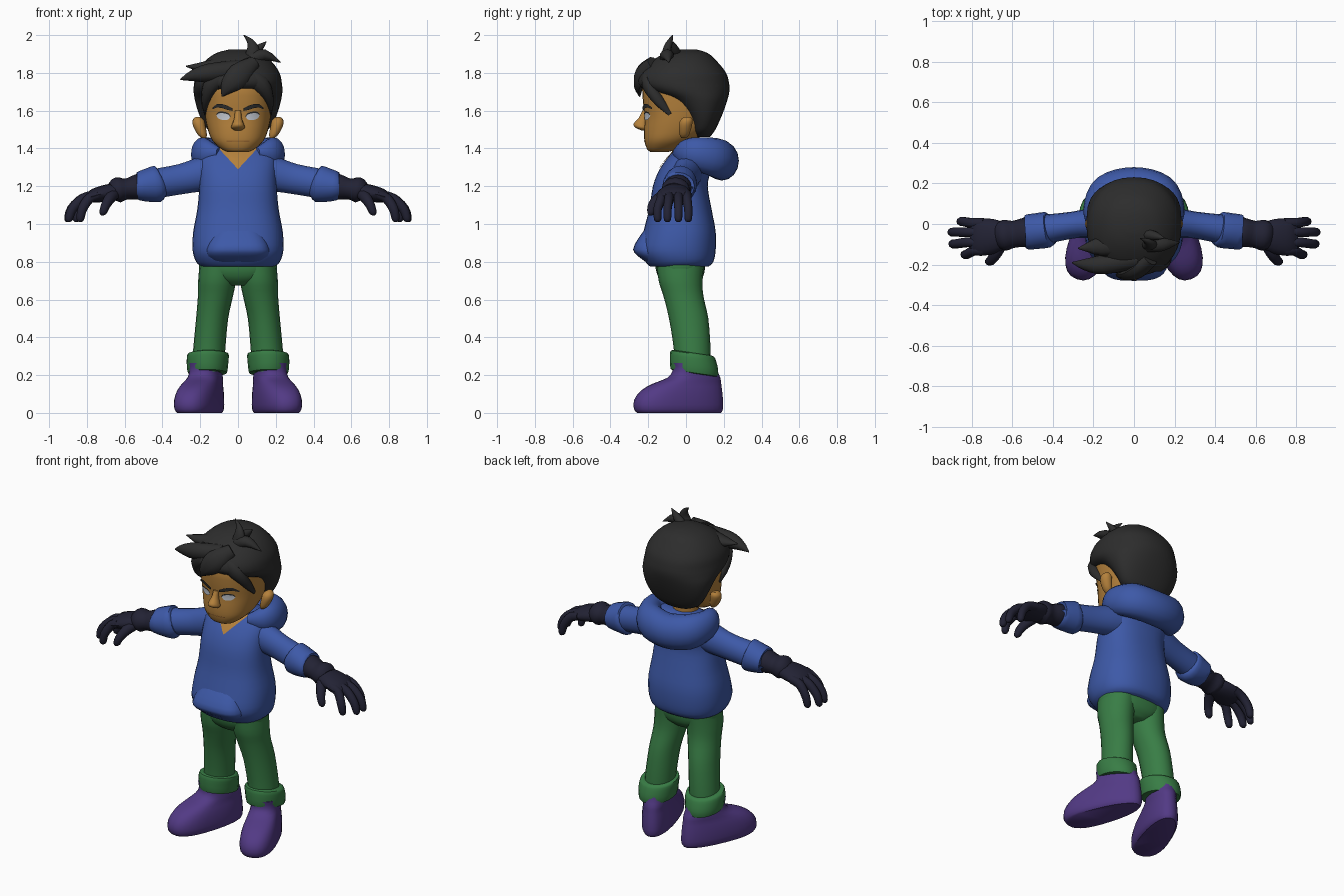
import bpy, bmesh, math
from mathutils import Vector


def material(name, color):
    m = bpy.data.materials.new(name)
    m.diffuse_color = (*color, 1)
    return m


BLUE = material("hoodie blue", (0.047, 0.10, 0.39))
GREEN = material("trouser green", (0.04, 0.205, 0.06))
PURPLE = material("boot purple", (0.085, 0.042, 0.235))
NAVY = material("glove navy", (0.016, 0.016, 0.034))
SKIN = material("skin", (0.46, 0.22, 0.045))
LIP = material("lip", (0.30, 0.13, 0.03))
HAIR = material("hair black", (0.026, 0.026, 0.026))
EYE = material("eye grey", (0.55, 0.58, 0.64))


def finish(name, bm, mat, mirror=False, angle=45, recalc=True):
    if recalc:
        bmesh.ops.recalc_face_normals(bm, faces=bm.faces)
    me = bpy.data.meshes.new(name)
    bm.to_mesh(me)
    bm.free()
    me.materials.append(mat)
    ob = bpy.data.objects.new(name, me)
    bpy.context.collection.objects.link(ob)
    bpy.ops.object.select_all(action='DESELECT')
    ob.select_set(True)
    bpy.context.view_layer.objects.active = ob
    bpy.ops.object.shade_smooth_by_angle(angle=math.radians(angle))
    if mirror:
        ob.modifiers.new("mirror", 'MIRROR').use_mirror_merge = False
    return ob


def spline(pts, steps=3):
    """Catmull-Rom resampling of a list of equal-length tuples."""
    out = []
    for i in range(len(pts) - 1):
        p0, p1, p2, p3 = pts[max(i - 1, 0)], pts[i], pts[i + 1], pts[min(i + 2, len(pts) - 1)]
        for s in range(steps):
            t = s / steps
            out.append(tuple(b + 0.5 * t * (c - a + t * (2 * a - 5 * b + 4 * c - d + t * (3 * (b - c) + d - a)))
                             for a, b, c, d in zip(p0, p1, p2, p3)))
    return out + [tuple(pts[-1])]


def skin_rings(bm, rings):
    vs = [[bm.verts.new(p) for p in r] for r in rings]
    n = len(vs[0])
    for a, b in zip(vs, vs[1:]):
        for i in range(n):
            bm.faces.new((a[i], a[(i + 1) % n], b[(i + 1) % n], b[i]))
    bm.faces.new(vs[0])
    bm.faces.new(vs[-1])


def spow(v, e):
    return math.copysign(abs(v) ** e, v)


def loft(name, rings, mat, mirror=False, n=2.0, seg=28, tilt=0, steps=3, angle=45):
    """Stack of horizontal rings (z, cx, y_front, y_back, rx)."""
    out = []
    for z, cx, y0, y1, rx in spline(rings, steps):
        ring = []
        for k in range(seg):
            a = math.tau * k / seg
            dy = spow(math.sin(a), 2 / n) * (y1 - y0) / 2
            ring.append((cx + rx * spow(math.cos(a), 2 / n), (y0 + y1) / 2 + dy, z - tilt * dy))
        out.append(ring)
    bm = bmesh.new()
    skin_rings(bm, out)
    return finish(name, bm, mat, mirror, angle)


def tube(name, pts, mat, mirror=False, ref=(0, 1, 0), seg=12, steps=3):
    """Sweep along (x, y, z, a, b): b is the radius towards ref, a is across it."""
    pts = spline(pts, steps)
    cs = [Vector(p[:3]) for p in pts]
    out = []
    for i, p in enumerate(pts):
        d = (cs[min(i + 1, len(cs) - 1)] - cs[max(i - 1, 0)]).normalized()
        s = d.cross(Vector(ref)).normalized()
        t = s.cross(d)
        out.append([cs[i] + s * p[3] * math.cos(math.tau * k / seg) + t * p[4] * math.sin(math.tau * k / seg)
                    for k in range(seg)])
    bm = bmesh.new()
    skin_rings(bm, out)
    return finish(name, bm, mat, mirror)


def patch(name, rings, n, cols, mat, mirror=False, lift=0.005):
    """Thin plate on the front of a loft, from columns (x, z_low, z_high)."""
    dense = spline(rings, 12)

    def front(x, z):
        r = min(dense, key=lambda q: abs(q[0] - z))
        u = min(abs(x - r[1]) / r[4], 1)
        return (r[2] + r[3]) / 2 - (r[3] - r[2]) / 2 * (1 - u ** n) ** (1 / n) - lift

    bm = bmesh.new()
    vs = []
    for x, z0, z1 in cols:
        zs = [z0 + (z1 - z0) * j / 6 for j in range(7)]
        vs.append([bm.verts.new((x, front(x, z), z)) for z in zs])
    for a, b in zip(vs, vs[1:]):
        for j in range(6):
            bm.faces.new((a[j], b[j], b[j + 1], a[j + 1]))
    return finish(name, bm, mat, mirror, recalc=False)


# Hoodie body, pouch and neckline
torso = [(0.775, 0, -0.19, 0.12, 0.195), (0.80, 0, -0.215, 0.145, 0.222), (0.86, 0, -0.245, 0.157, 0.24),
         (0.96, 0, -0.225, 0.157, 0.237), (1.08, 0, -0.195, 0.135, 0.215), (1.2, 0, -0.175, 0.115, 0.205),
         (1.28, 0, -0.145, 0.13, 0.205), (1.34, 0, -0.105, 0.14, 0.205), (1.38, 0, -0.07, 0.13, 0.19),
         (1.41, 0, -0.035, 0.1, 0.15)]
loft("hoodie_body", torso, BLUE, n=2.4, seg=32)
loft("hoodie_pouch", [(0.79, 0, -0.20, 0, 0.13), (0.83, 0, -0.255, 0, 0.165), (0.865, 0, -0.28, 0, 0.17),
                      (0.92, 0, -0.255, 0, 0.15), (0.975, 0, -0.215, 0, 0.12)], BLUE, n=3.2, steps=2)
patch("neck_opening", torso, 2.4, [(i * 0.0125, 1.29 + abs(i) * 0.0135, 1.403) for i in range(-8, 9)], SKIN)

# Folded hood around the neck
half = [(0.10, -0.045, 1.375, 0.03, 0.03), (0.165, 0.0, 1.375, 0.055, 0.075), (0.185, 0.07, 1.37, 0.065, 0.09),
        (0.13, 0.16, 1.35, 0.085, 0.105)]
hood = half + [(0, 0.19, 1.335, 0.09, 0.105)] + [(-p[0], *p[1:]) for p in reversed(half)]
tube("hood", hood, BLUE, ref=(0, 0, 1), seg=16, steps=4)

# Sleeves with rolled cuffs
tube("sleeve", [(0.11, 0.01, 1.285, 0.10, 0.085), (0.2, 0.005, 1.262, 0.09, 0.075), (0.3, -0.005, 1.238, 0.08, 0.066),
                (0.43, -0.025, 1.215, 0.078, 0.072)], BLUE, True, seg=16)
tube("sleeve_cuff", [(0.41, -0.025, 1.217, 0.075, 0.075), (0.425, -0.028, 1.213, 0.097, 0.088),
                     (0.48, -0.035, 1.205, 0.088, 0.088), (0.53, -0.04, 1.20, 0.074, 0.085),
                     (0.535, -0.04, 1.20, 0.06, 0.07)], BLUE, True, seg=16, steps=2)

# Gloves: wrist band, palm, four fingers and a thumb
tube("glove_wrist", [(0.5, -0.04, 1.20, 0.055, 0.062), (0.535, -0.042, 1.195, 0.067, 0.072),
                     (0.59, -0.05, 1.185, 0.055, 0.066), (0.635, -0.055, 1.18, 0.068, 0.076),
                     (0.665, -0.06, 1.17, 0.05, 0.065)], NAVY, True, seg=16)
tube("glove_palm", [(0.62, -0.055, 1.175, 0.045, 0.058), (0.69, -0.06, 1.165, 0.045, 0.085),
                    (0.76, -0.065, 1.15, 0.038, 0.092), (0.80, -0.065, 1.135, 0.022, 0.082)], NAVY, True, seg=16)
for i, (y0, y1, tip) in enumerate([(0.005, 0.012, 0.855), (-0.04, -0.04, 0.90), (-0.09, -0.098, 0.895),
                                   (-0.13, -0.15, 0.835)]):
    s = tip - 0.74
    tube(f"finger_{i + 1}", [(0.74, y0, 1.155, 0.026, 0.026), (0.74 + 0.5 * s, y0, 1.135, 0.027, 0.025),
                             (0.74 + 0.88 * s, y1, 1.08, 0.025, 0.023), (tip, y1, 1.025, 0.02, 0.02),
                             (tip + 0.002, y1, 1.01, 0.007, 0.007)], NAVY, True, seg=10)
tube("thumb", [(0.645, -0.08, 1.165, 0.03, 0.03), (0.675, -0.135, 1.14, 0.032, 0.03),
               (0.70, -0.175, 1.10, 0.026, 0.025), (0.715, -0.185, 1.06, 0.02, 0.02),
               (0.717, -0.187, 1.045, 0.007, 0.007)], NAVY, True, ref=(1, 0, 0), seg=10)

# Trousers: hips, legs and rolled cuffs
loft("hips", [(0.675, 0, -0.10, 0.05, 0.06), (0.71, 0, -0.14, 0.085, 0.16), (0.76, 0, -0.16, 0.10, 0.205),
              (0.82, 0, -0.16, 0.10, 0.2)], GREEN, n=2.4)
loft("trouser_leg", [(0.22, 0.16, -0.06, 0.13, 0.085), (0.34, 0.152, -0.065, 0.13, 0.085),
                     (0.5, 0.137, -0.09, 0.118, 0.085), (0.62, 0.119, -0.12, 0.092, 0.093),
                     (0.7, 0.111, -0.145, 0.088, 0.1), (0.79, 0.105, -0.155, 0.095, 0.098)], GREEN, True, seg=20)
loft("trouser_cuff", [(0.21, 0.162, -0.055, 0.14, 0.08), (0.212, 0.162, -0.08, 0.167, 0.103),
                      (0.25, 0.162, -0.085, 0.17, 0.109), (0.29, 0.16, -0.085, 0.16, 0.111),
                      (0.313, 0.158, -0.08, 0.15, 0.107), (0.318, 0.156, -0.06, 0.135, 0.085)],
     GREEN, True, tilt=0.15, seg=20, steps=2)

# Boots: rings (height, heel, toe, half width) laid along a turned-out foot
bm = bmesh.new()
ax = math.radians(20)
rings = []
for z, back, toe, w in spline([(0.0, -0.195, 0.27, 0.085), (0.02, -0.205, 0.287, 0.098), (0.07, -0.205, 0.285, 0.1),
                               (0.12, -0.20, 0.245, 0.094), (0.155, -0.195, 0.18, 0.085), (0.185, -0.19, 0.10, 0.08),
                               (0.22, -0.175, 0.07, 0.076), (0.265, -0.165, 0.075, 0.075)], 2):
    ring = []
    for k in range(28):
        a = math.tau * k / 28
        u = (back + toe) / 2 + (toe - back) / 2 * spow(math.cos(a), 0.85)
        v = w * spow(math.sin(a), 0.85) * (1 + 0.18 * math.cos(a))
        ring.append((0.183 + u * math.sin(ax) + v * math.cos(ax), -u * math.cos(ax) + v * math.sin(ax), z))
    rings.append(ring)
skin_rings(bm, rings)
finish("boot", bm, PURPLE, True)

# Head, neck, ears and nose
head = [(1.38, 0, -0.185, -0.10, 0.05), (1.395, 0, -0.205, -0.05, 0.085), (1.44, 0, -0.22, 0.04, 0.135),
        (1.5, 0, -0.222, 0.12, 0.16), (1.57, 0, -0.218, 0.15, 0.175), (1.65, 0, -0.228, 0.18, 0.185),
        (1.74, 0, -0.225, 0.18, 0.185), (1.82, 0, -0.15, 0.12, 0.13)]
loft("head", head, SKIN, n=2.3, seg=32)
loft("neck", [(1.3, 0, -0.09, 0.08, 0.085), (1.42, 0, -0.07, 0.07, 0.075), (1.52, 0, -0.07, 0.08, 0.08)], SKIN)
loft("ear", [(1.455, 0.18, -0.025, 0.0, 0.012), (1.475, 0.19, -0.035, 0.018, 0.025), (1.52, 0.205, -0.038, 0.032, 0.033),
             (1.55, 0.21, -0.03, 0.036, 0.03), (1.567, 0.212, -0.01, 0.025, 0.012)], SKIN, True, seg=14)
loft("nose", [(1.495, 0, -0.235, -0.2, 0.018), (1.51, 0, -0.268, -0.2, 0.036), (1.53, 0, -0.279, -0.2, 0.031),
              (1.56, 0, -0.252, -0.2, 0.02), (1.60, 0, -0.232, -0.2, 0.016)], SKIN, seg=14)

# Eyes, brows and mouth as thin plates
eye = []
for i in range(9):
    u = i / 4 - 1
    h = 0.021 * math.sqrt(1 - u * u) + 0.001
    zc = 1.572 + 0.004 * u
    eye.append((0.078 + 0.037 * u, zc - h, zc + h * 0.75))
patch("eye", head, 2.3, eye, EYE, True)
patch("upper_lid", head, 2.3, [(x, z1 - 0.002, z1 + 0.006) for x, z0, z1 in eye], HAIR, True, 0.007)
patch("eyebrow", head, 2.3, [(0.028, 1.598, 1.612), (0.055, 1.604, 1.626), (0.085, 1.614, 1.636),
                             (0.11, 1.617, 1.636), (0.135, 1.607, 1.617)], HAIR, True, 0.008)
patch("mouth", head, 2.3, [(i * 0.012, 1.437 - abs(i) * 0.0006, 1.443) for i in range(-5, 6)], LIP, lift=0.003)

# Hair cap with low nape, plus swept locks
loft("hair_cap", [(1.46, 0, 0.05, 0.125, 0.09), (1.49, 0, 0.025, 0.15, 0.15), (1.54, 0, 0.01, 0.175, 0.187),
                  (1.6, 0, -0.03, 0.2, 0.213), (1.66, 0, -0.10, 0.22, 0.229), (1.705, 0, -0.21, 0.23, 0.235),
                  (1.745, 0, -0.255, 0.228, 0.232), (1.8, 0, -0.24, 0.212, 0.22), (1.86, 0, -0.185, 0.165, 0.178),
                  (1.905, 0, -0.11, 0.115, 0.115), (1.925, 0, -0.04, 0.05, 0.04)], HAIR, n=2.2, seg=32)
locks = {
    "side_sweep_lock": [(0.02, -0.17, 1.82, 0.05, 0.05), (-0.15, -0.2, 1.80, 0.05, 0.05),
                        (-0.24, -0.2, 1.785, 0.03, 0.03), (-0.305, -0.19, 1.765, 0.003, 0.003)],
    "upper_sweep_lock": [(-0.02, -0.1, 1.85, 0.05, 0.05), (-0.16, -0.11, 1.83, 0.035, 0.05),
                         (-0.275, -0.12, 1.835, 0.003, 0.003)],
    "center_fringe": [(0.08, -0.17, 1.85, 0.04, 0.04), (0.01, -0.235, 1.79, 0.065, 0.035),
                      (-0.05, -0.25, 1.73, 0.045, 0.025), (-0.085, -0.245, 1.675, 0.003, 0.003)],
    "right_fringe": [(0.03, -0.2, 1.80, 0.04, 0.03), (0.12, -0.205, 1.74, 0.045, 0.03),
                     (0.165, -0.15, 1.66, 0.025, 0.03), (0.175, -0.085, 1.58, 0.004, 0.01)],
    "left_fringe": [(-0.03, -0.2, 1.80, 0.04, 0.03), (-0.13, -0.205, 1.75, 0.045, 0.03),
                    (-0.17, -0.15, 1.66, 0.025, 0.03), (-0.175, -0.085, 1.58, 0.004, 0.01)],
    "top_spike": [(0.07, -0.10, 1.86, 0.045, 0.035), (0.08, -0.10, 1.92, 0.035, 0.025),
                  (0.065, -0.085, 1.965, 0.018, 0.015), (0.03, -0.07, 2.0, 0.002, 0.002)],
    "right_spike": [(0.07, -0.1, 1.87, 0.04, 0.04), (0.14, -0.1, 1.895, 0.03, 0.035),
                    (0.225, -0.09, 1.855, 0.002, 0.002)],
    "rear_spike": [(0.06, -0.05, 1.89, 0.03, 0.03), (0.11, -0.06, 1.93, 0.022, 0.02),
                   (0.15, -0.07, 1.965, 0.002, 0.002)],
}
for name, pts in locks.items():
    tube(name, pts, HAIR, seg=10)
